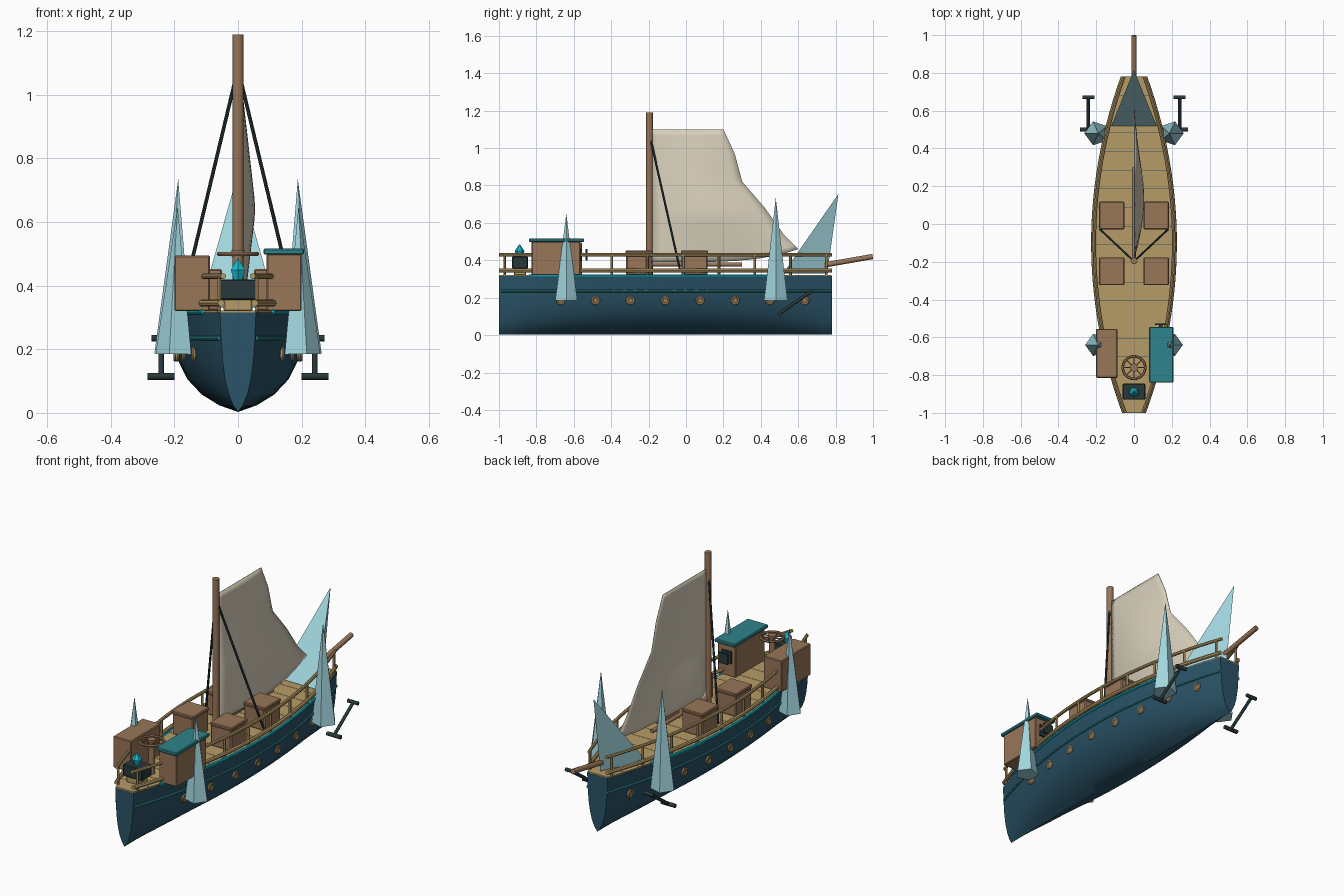
import bpy, bmesh, math
from mathutils import Vector, Matrix

cube = bpy.data.objects.get("Cube")
if cube:
    bpy.data.objects.remove(cube, do_unlink=True)


def paint(name, r, g, b):
    m = bpy.data.materials.new(name)
    m.use_nodes = True
    m.diffuse_color = (r, g, b, 1)
    m.node_tree.nodes["Principled BSDF"].inputs["Base Color"].default_value = (r, g, b, 1)
    return m


HULL = paint("deep blue hull", .023, .087, .138)
TAN = paint("tan planking", .47, .33, .135)
WOOD = paint("brown wood", .32, .18, .098)
TEAL = paint("teal trim", .028, .23, .26)
ICE = paint("pale ice", .36, .67, .73)
CANVAS = paint("cream canvas", .69, .63, .50)
IRON = paint("dark iron", .022, .04, .042)
GLOW = paint("bright cyan", .008, .50, .63)


def finish(bm, name, mat, smooth=False):
    bmesh.ops.recalc_face_normals(bm, faces=bm.faces)
    me = bpy.data.meshes.new(name)
    bm.to_mesh(me)
    bm.free()
    me.materials.append(mat)
    ob = bpy.data.objects.new(name, me)
    bpy.context.collection.objects.link(ob)
    if smooth:
        for o in bpy.context.selected_objects:
            o.select_set(False)
        bpy.context.view_layer.objects.active = ob
        ob.select_set(True)
        bpy.ops.object.shade_smooth_by_angle(angle=math.radians(40))
    return ob


def box(name, mat, lo, hi, bevel=.004):
    lo, hi = Vector(lo), Vector(hi)
    bm = bmesh.new()
    bmesh.ops.create_cube(bm, size=1, matrix=Matrix.Translation((lo + hi) / 2)
                          @ Matrix.Diagonal((*(hi - lo), 1)))
    if bevel:
        bmesh.ops.bevel(bm, geom=bm.edges[:], offset=bevel, segments=1, affect='EDGES')
    return finish(bm, name, mat)


def rod(name, mat, a, b, r, r2=None, sides=10, smooth=True):
    a, b = Vector(a), Vector(b)
    d = b - a
    m = Matrix.Translation((a + b) / 2) @ d.to_track_quat('Z', 'Y').to_matrix().to_4x4()
    bm = bmesh.new()
    bmesh.ops.create_cone(bm, cap_ends=True, segments=sides, radius1=r,
                          radius2=r if r2 is None else r2, depth=d.length, matrix=m)
    return finish(bm, name, mat, smooth)


def tube(name, mat, pts, r, sides=8):
    # sweep a round section along a path running fore and aft
    bm = bmesh.new()
    rings = [[bm.verts.new((x + r * math.cos(k * math.tau / sides), y,
                            z + r * math.sin(k * math.tau / sides)))
              for k in range(sides)] for x, y, z in pts]
    for p, q in zip(rings, rings[1:]):
        for k in range(sides):
            j = (k + 1) % sides
            bm.faces.new((p[k], p[j], q[j], q[k]))
    bm.faces.new(rings[0])
    bm.faces.new(rings[-1])
    return finish(bm, name, mat, True)


def ring(name, mat, loc, major, minor, rot=(0, 0, 0)):
    bpy.ops.mesh.primitive_torus_add(location=loc, rotation=rot, major_radius=major,
                                     minor_radius=minor, major_segments=20, minor_segments=6)
    ob = bpy.context.object
    ob.name = name
    ob.data.materials.append(mat)
    bpy.ops.object.shade_smooth_by_angle()
    return ob


STERN, BOW = -1.0, .78


def beam(y):
    return .06 + .16 * (1 - ((y + .1) / .89) ** 2)


def stations(a, b, n):
    return [a + (b - a) * i / n for i in range(n + 1)]


# Hull lofted from one half section scaled by the beam
section = [(0, .003), (.27, .024), (.52, .058), (.72, .105), (.86, .165), (.94, .235), (1, .315)]
outline = [(-f, z) for f, z in reversed(section)] + section[1:]
bm = bmesh.new()
rows = [[bm.verts.new((f * beam(y), y, z)) for f, z in outline] for y in stations(STERN, BOW, 32)]
for p, q in zip(rows, rows[1:]):
    for k in range(len(outline) - 1):
        bm.faces.new((p[k], p[k + 1], q[k + 1], q[k]))
    bm.faces.new((p[0], q[0], q[-1], p[-1]))
bm.faces.new(rows[0])
bm.faces.new(rows[-1])
finish(bm, "hull", HULL, True)

# Deck laid as crosswise planks
planks = stations(STERN, BOW, 18)
for a, b in zip(planks, planks[1:]):
    bm = bmesh.new()
    for y in (a + .001, b - .001):
        for s in (-1, 1):
            for z in (.312, .322):
                bm.verts.new((s * (beam(y) - .002), y, z))
    bmesh.ops.convex_hull(bm, input=bm.verts[:])
    finish(bm, "deck_plank", TAN)

for s, side in ((1, "left"), (-1, "right")):
    # Rails, trim and posts
    def run(name, mat, a, b, scale, inset, z, r):
        tube(side + name, mat, [(s * (beam(y) * scale - inset), y, z)
                                for y in stations(a, b, 28)], r)
    run("_lower_rail", TAN, STERN, BOW, 1, .004, .345, .011)
    run("_upper_rail", TAN, STERN, BOW, 1, .010, .43, .009)
    run("_hull_stripe", TEAL, -.99, BOW, .94, 0, .235, .008)
    run("_glow_strip", GLOW, -.84, .51, 1, .002, .317, .008)
    for y in stations(-.97, .75, 9):
        x = s * (beam(y) - .008)
        rod(side + "_rail_post", TAN, (x, y, .312), (x, y, .43), .007, sides=6)

    # Portholes
    for i in range(8):
        y = -.67 + i * .1865
        x = s * beam(y) * .885
        ring(side + "_porthole_rim", TAN, (x + s * .003, y, .185), .018, .006, (0, math.pi / 2, 0))
        rod(side + "_porthole_pane", WOOD, (x - s * .01, y, .185), (x + s * .004, y, .185), .016, sides=12)

    # Ice spikes along the flanks
    rod(side + "_bow_spike", ICE, (s * .197, .48, .185), (s * .188, .48, .735), .066, 0, 5, False)
    rod(side + "_stern_spike", ICE, (s * .197, -.64, .185), (s * .19, -.64, .65), .062, 0, 5, False)

    # Anchor
    rod(side + "_anchor_shank", IRON, (s * .242, .5, .115), (s * .242, .67, .235), .009)
    rod(side + "_anchor_stock", IRON, (s * .208, .67, .235), (s * .272, .67, .235), .010)
    rod(side + "_anchor_crown", IRON, (s * .2, .5, .115), (s * .285, .5, .115), .011)

    # Mast stay and deck crates
    rod(side + "_stay", IRON, (s * .008, -.19, 1.05), (s * .178, -.03, .34), .006, sides=6)
    for y in (-.25, .045):
        box(side + "_crate", WOOD, (s * .118 - .064, y - .07, .32), (s * .118 + .064, y + .07, .44), .006)
        box(side + "_crate_lid", WOOD, (s * .118 - .067, y - .073, .435), (s * .118 + .067, y + .073, .452))

# Stern cabins
box("right_cabin", WOOD, (-.2, -.815, .32), (-.088, -.555, .495))
box("left_cabin", WOOD, (.09, -.825, .32), (.2, -.565, .5))
box("left_cabin_roof", TEAL, (.08, -.84, .498), (.208, -.545, .517))
box("left_cabin_window", IRON, (.112, -.566, .395), (.172, -.557, .462), .001)
rod("cabin_latch", IRON, (.142, -.565, .43), (.142, -.527, .43), .010)
box("cabin_sign_board", IRON, (.112, -.536, .40), (.172, -.527, .46), .001)

# Lantern box with crystal
box("lantern_base", TAN, (-.045, -.92, .32), (.045, -.855, .36))
box("lantern_box", IRON, (-.06, -.93, .355), (.06, -.845, .42))
rod("crystal_lower", GLOW, (0, -.89, .42), (0, -.89, .45), .016, .026, 6, False)
rod("crystal_tip", GLOW, (0, -.89, .45), (0, -.89, .487), .026, 0, 6, False)

# Steering wheel laid flat on its post
rod("wheel_post", WOOD, (0, -.76, .32), (0, -.76, .5), .018)
ring("wheel_rim", WOOD, (0, -.76, .5), .06, .007)
rod("wheel_hub", WOOD, (0, -.76, .492), (0, -.76, .512), .022)
for i in range(4):
    d = Vector((math.cos(i * math.pi / 4), math.sin(i * math.pi / 4), 0)) * .062
    c = Vector((0, -.76, .5))
    rod("wheel_spoke", WOOD, c - d, c + d, .004, sides=6)

# Mast, boom and bowsprit
rod("mast", WOOD, (0, -.195, .32), (0, -.195, 1.19), .018, sides=12)
rod("boom", WOOD, (0, -.19, .378), (0, .3, .378), .011)
rod("bowsprit", WOOD, (0, .74, .375), (0, .998, .42), .014)

# Sail spanned from the mast to a stepped trailing edge, bellied to one side
leech = [(.60, .46), (.52, .54), (.42, .68), (.30, .82), (.26, .97), (.20, 1.10)]
bm = bmesh.new()
grid = []
for r in range(21):
    v = r / 20
    i = min(int(v * 5), 4)
    end = Vector(leech[i]).lerp(Vector(leech[i + 1]), v * 5 - i)
    luff = .39 + .71 * v
    grid.append([])
    for c in range(13):
        u = c / 12
        y = -.18 + (end.x + .18) * u
        z = luff + (end.y - luff) * u ** 4
        x = .05 * math.sin(math.pi * u) * min(1, 1.6 * (1 - v)) * (.45 + .55 * min(1, 3 * v))
        grid[-1].append(bm.verts.new((x, y, z)))
for p, q in zip(grid, grid[1:]):
    for c in range(12):
        bm.faces.new((p[c], p[c + 1], q[c + 1], q[c]))
sail = finish(bm, "sail", CANVAS, True)
cloth = sail.modifiers.new("thickness", 'SOLIDIFY')
cloth.thickness = .004

# Great ice shard leaning over the bow
bm = bmesh.new()
for p in ((-.12, .52, .33), (.12, .52, .33), (0, .755, .33), (0, .815, .755)):
    bm.verts.new(p)
bmesh.ops.convex_hull(bm, input=bm.verts[:])
finish(bm, "bow_shard", ICE)
